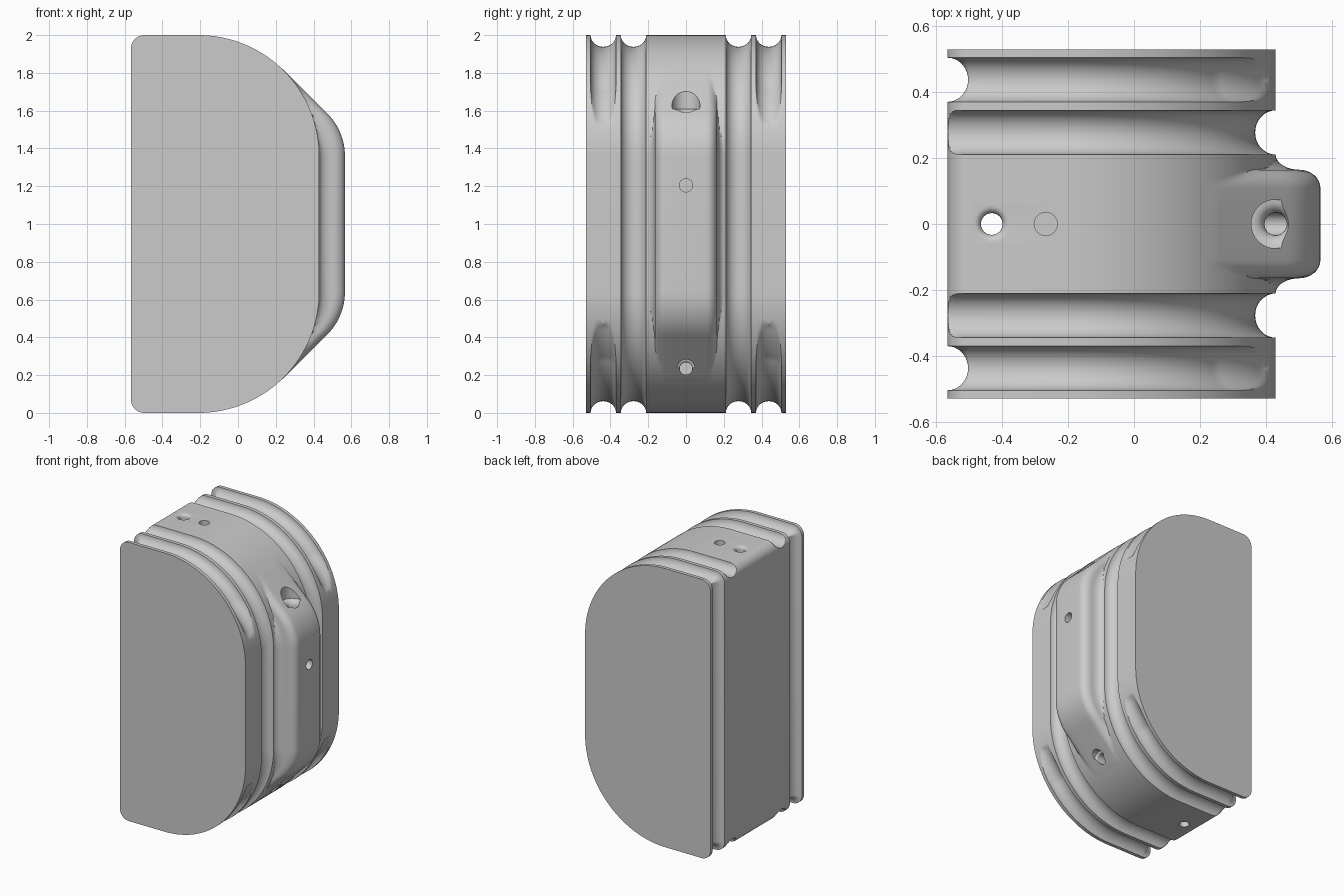
import bpy, bmesh, math
from mathutils import Vector

if "Cube" in bpy.data.objects:
    bpy.data.objects.remove(bpy.data.objects["Cube"])

BACK, SIDE, RIB = -0.566, 0.43, 0.566
CORNER, ARC, HALF_Y = 0.07, 0.64, 0.53
GROOVE, DEPTH = 0.067, 0.062
INNER, OUTER = 0.278, 0.438

grey = bpy.data.materials.new("plain_grey")
grey.use_nodes = True
grey.diffuse_color = (0.6, 0.6, 0.6, 1)
grey.node_tree.nodes["Principled BSDF"].inputs["Base Color"].default_value = (0.6, 0.6, 0.6, 1)


# D-shaped outline as (x, z, normal x, normal z)
def outline():
    upper = []
    for cx, cz, r, start, end, n in ((BACK + CORNER, 2 - CORNER, CORNER, 180, 90, 10),
                                     (SIDE - ARC, 2 - ARC, ARC, 90, 0, 48)):
        for i in range(n + 1):
            a = math.radians(start + (end - start) * i / n)
            c, s = math.cos(a), math.sin(a)
            upper.append((cx + r * c, cz + r * s, c, s))
    return upper + [(x, 2 - z, nx, -nz) for x, z, nx, nz in reversed(upper)]


# Front outline of the raised rib, with slopes at both ends
def rib_x(z):
    t = abs(z - 1)
    if t < 0.36:
        return RIB
    if t < 0.586:
        return RIB - 0.32 + math.sqrt(0.32 ** 2 - (t - 0.36) ** 2)
    return 0.472 - (t - 0.586)


# Cross-section of the rib: flat crown, round shoulder, hollow foot
def rib_height(y):
    if y <= 0.11:
        return RIB - SIDE
    if y <= 0.165:
        return 0.07 + 0.066 * math.sqrt(max(0, 1 - ((y - 0.11) / 0.055) ** 2))
    u = min(1, max(0, (0.211 - y) / 0.046))
    return 0.07 * (1 - math.sqrt(1 - u * u))


def shaped(point, y):
    x, z, nx, nz = point
    y, t = abs(y), abs(z - 1)
    # Inner grooves run straight out through the back edge
    u = abs(y - INNER) / GROOVE
    if u < 1:
        d = DEPTH * math.sqrt(1 - u * u)
        if x < SIDE - ARC - 0.001:
            return x, min(max(z, d), 2 - d)
        return x - nx * d, z - nz * d
    # Outer grooves wrap the back and fade out on the curved side
    u = abs(y - OUTER) / GROOVE
    if u < 1:
        lift = 0
        if x > 0 and t < 0.75:
            lift = 0.85 * (0.75 - t) / 0.22 if t > 0.53 else 1
        d = DEPTH * max(0, math.sqrt(1 - u * u) - lift)
        return x - nx * d, z - nz * d
    # Central rib
    if y < 0.211 and x > 0.2 and t < 0.82:
        drop = (RIB - SIDE - rib_height(y)) / max(nx, 0.5)
        x += max(0, rib_x(z) - x - drop)
    return x, z


# Slice positions across the width
half = [0, 0.06]
half += [0.11 + 0.055 * math.sin(math.pi / 2 * i / 8) for i in range(9)]
half += [0.211 - 0.046 * math.cos(math.pi / 2 * i / 6) for i in range(1, 6)]
for centre in (INNER, OUTER):
    half += [centre - GROOVE * math.cos(math.pi * i / 18) for i in range(19)]
half.append(HALF_Y)
slices = [-y for y in reversed(half[1:])] + half

# Body: slices bridged into a closed solid
bm = bmesh.new()
points = outline()
rings = []
for y in slices:
    ring = []
    for p in points:
        x, z = shaped(p, y)
        ring.append(bm.verts.new((x, y, z)))
    rings.append(ring)
count = len(points)
for a, b in zip(rings, rings[1:]):
    for i in range(count):
        j = (i + 1) % count
        bm.faces.new((a[i], a[j], b[j], b[i]))
bm.faces.new(rings[0])
bm.faces.new(rings[-1])
bmesh.ops.recalc_face_normals(bm, faces=bm.faces)
mesh = bpy.data.meshes.new("grooved_body")
bm.to_mesh(mesh)
bm.free()
mesh.materials.append(grey)
body = bpy.data.objects.new("grooved_body", mesh)
bpy.context.collection.objects.link(body)


# Round cutter, plain or with a flared mouth, drilled along a direction
def drill(name, mouth, direction, depth, radius, flare=0.0):
    profile = [(radius, depth)]
    if flare:
        for i in range(7):
            a = math.pi / 2 * i / 6
            profile.append((radius + flare * (1 - math.cos(a)), flare * (1 - math.sin(a))))
    profile.append((radius + flare, -0.1))
    turn = Vector(direction).to_track_quat("Z", "Y")
    cut = bmesh.new()
    n = 32
    loops = [[cut.verts.new(Vector(mouth) + turn @ Vector(
        (r * math.cos(math.tau * k / n), r * math.sin(math.tau * k / n), h)))
        for k in range(n)] for r, h in profile]
    for a, b in zip(loops, loops[1:]):
        for k in range(n):
            cut.faces.new((a[k], a[(k + 1) % n], b[(k + 1) % n], b[k]))
    cut.faces.new(loops[0])
    cut.faces.new(loops[-1])
    bmesh.ops.recalc_face_normals(cut, faces=cut.faces)
    data = bpy.data.meshes.new(name)
    cut.to_mesh(data)
    cut.free()
    data.materials.append(grey)
    ob = bpy.data.objects.new(name, data)
    ob.hide_render = True
    bpy.context.collection.objects.link(ob)
    mod = body.modifiers.new(name, "BOOLEAN")
    mod.operation, mod.solver, mod.object = "DIFFERENCE", "EXACT", ob
    return ob


down, inward = (0, 0, -1), (-1, 0, 0)
cutters = [
    drill("through_hole", (-0.432, 0, 2), down, 2.1, 0.033, 0.022),
    drill("top_pin_hole", (-0.268, 0, 2), down, 0.25, 0.035),
    drill("side_pin_hole", (RIB, 0, 1.205), inward, 0.25, 0.035),
    drill("upper_cord_hole", (0.43, 0, 1.61), down, 0.4, 0.034, 0.04),
    drill("lower_cord_hole", (0.30, 0, 0.235), inward, 0.3, 0.033, 0.015),
]

# Apply the cuts, then smooth while keeping crisp edges
bpy.ops.object.select_all(action="DESELECT")
bpy.context.view_layer.objects.active = body
body.select_set(True)
for mod in list(body.modifiers):
    bpy.ops.object.modifier_apply(modifier=mod.name)
for ob in cutters:
    bpy.data.objects.remove(ob)
bpy.ops.object.shade_smooth_by_angle(angle=math.radians(32))
